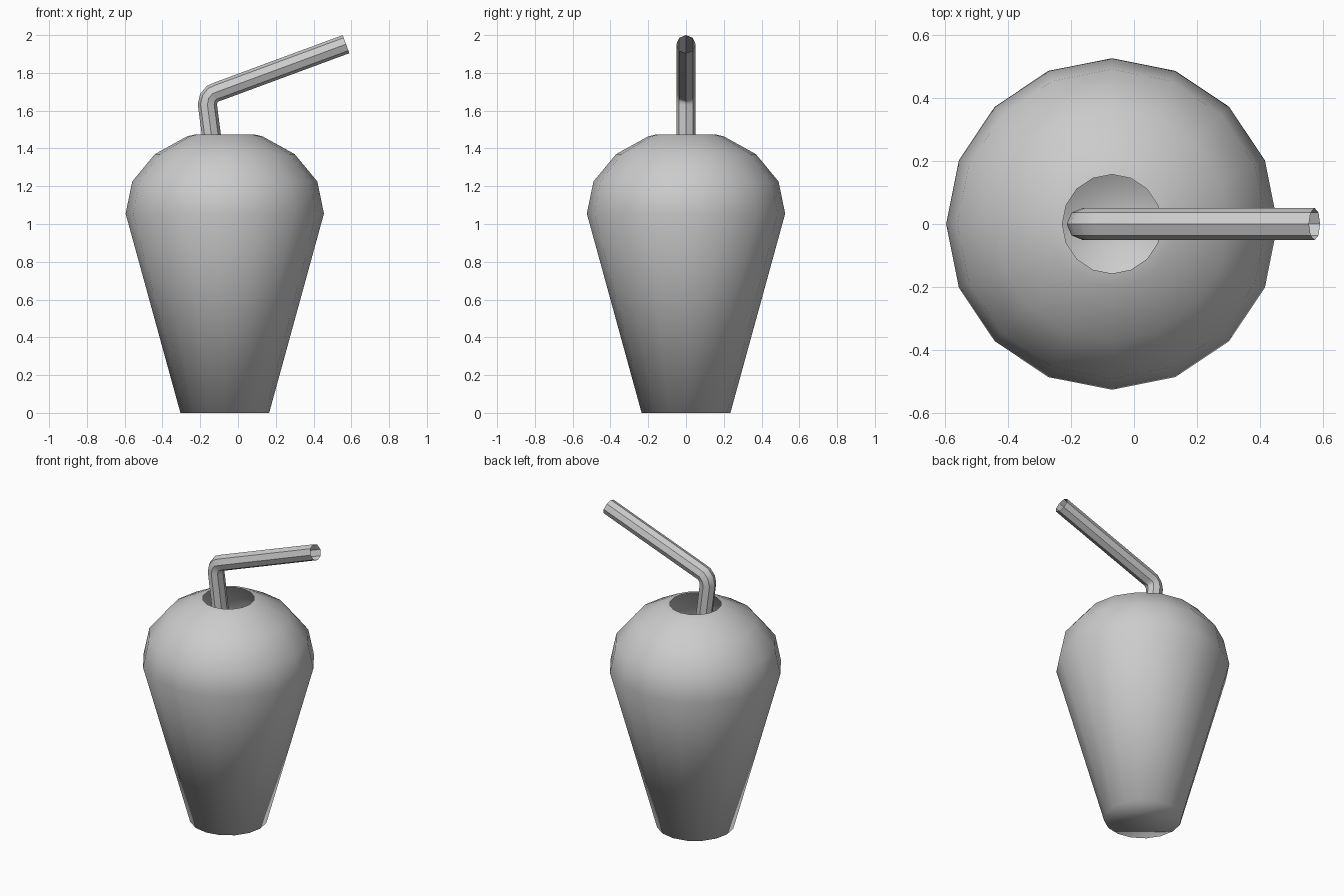
import bpy, bmesh
from math import cos, sin, pi, radians
from mathutils import Vector

if "Cube" in bpy.data.objects:
    bpy.data.objects.remove(bpy.data.objects["Cube"])


def loft(name, rings, cap_start=False):
    """Bridge equal-sized rings of points into an open tube."""
    bm = bmesh.new()
    loops = [[bm.verts.new(p) for p in ring] for ring in rings]
    n = len(loops[0])
    for a, b in zip(loops, loops[1:]):
        for i in range(n):
            j = (i + 1) % n
            bm.faces.new((a[i], a[j], b[j], b[i]))
    if cap_start:
        bm.faces.new(loops[0][::-1])
    for f in bm.faces:
        f.smooth = True
    mesh = bpy.data.meshes.new(name)
    bm.to_mesh(mesh)
    bm.free()
    obj = bpy.data.objects.new(name, mesh)
    bpy.context.collection.objects.link(obj)
    return obj


# Cup and domed lid: one 16-sided lathe shell with a straw hole on top
CUP_X = -0.07
profile = [(0.235, 0), (0.525, 1.055), (0.49, 1.225),
           (0.37, 1.37), (0.20, 1.464), (0.157, 1.474)]
loft("cup", [[(CUP_X + r * cos(2 * pi * i / 16), r * sin(2 * pi * i / 16), z)
              for i in range(16)] for r, z in profile], cap_start=True)

# Bent straw: open 8-sided tube swept along a path in the xz plane
R = 0.051
path = [Vector((x, 0, z)) for x, z in
        [(0.04, 0.08), (-0.162, 1.632), (-0.155, 1.666),
         (-0.135, 1.69), (-0.105, 1.702), (0.572, 1.952)]]
side = Vector((0, 1, 0))
rings = []
for k, p in enumerate(path):
    d_in = (p - path[max(k - 1, 0)]).normalized()
    d_out = (path[min(k + 1, len(path) - 1)] - p).normalized()
    across = (d_in + d_out).normalized().cross(side)
    rings.append([p + R * (cos(i * pi / 4) * across + sin(i * pi / 4) * side)
                  for i in range(8)])
straw = loft("straw", rings)

# Crisp edges along the straw, smooth through the bend
bpy.ops.object.select_all(action='DESELECT')
straw.select_set(True)
bpy.context.view_layer.objects.active = straw
bpy.ops.object.shade_smooth_by_angle(angle=radians(35))
